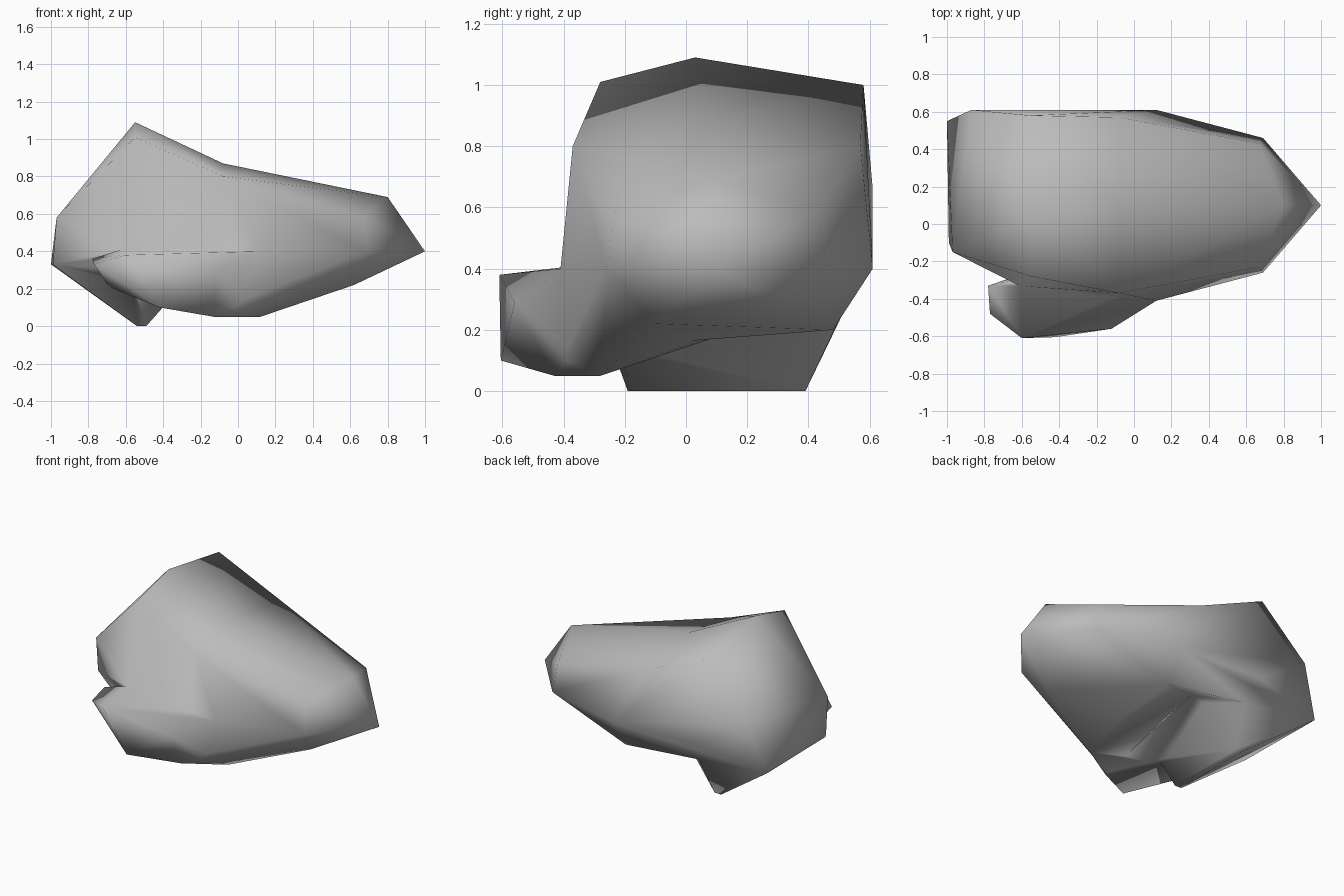
import bpy, bmesh, math

cube = bpy.data.objects.get("Cube")
if cube:
    bpy.data.objects.remove(cube)

stone = bpy.data.materials.new("stone_grey")
stone.use_nodes = True
grey = (0.5, 0.5, 0.5, 1)
stone.diffuse_color = grey
stone.node_tree.nodes["Principled BSDF"].inputs["Base Color"].default_value = grey


def hull(name, points, pressed=()):
    """Chunk wrapped around corner points; pressed pairs are then pushed in."""
    bm = bmesh.new()
    for p in points:
        bm.verts.new(p)
    dents = [(bm.verts.new(start), end) for start, end in pressed]
    res = bmesh.ops.convex_hull(bm, input=bm.verts[:])
    loose = {g for g in res["geom_interior"] + res["geom_unused"]
             if isinstance(g, bmesh.types.BMVert)}
    for vert, end in dents:
        vert.co = end
    bmesh.ops.delete(bm, geom=list(loose), context="VERTS")
    bmesh.ops.recalc_face_normals(bm, faces=bm.faces[:])
    mesh = bpy.data.meshes.new(name)
    bm.to_mesh(mesh)
    bm.free()
    mesh.materials.append(stone)
    obj = bpy.data.objects.new(name, mesh)
    bpy.context.collection.objects.link(obj)
    return obj


def both_sides(x, half, z, mid=0.1):
    return [(x, mid - half, z), (x, mid + half, z)]


# Main boulder: ridge, shoulders, waist, blunt end and belly
ridge = [(-.55, .03, 1.09), (.8, .1, .69)]
shoulders = [(-.55, -.28, 1.01), (-.55, .58, 1.0)] + both_sides(.67, .33, .59)
waist = ([(1, .1, .4), (-.5, .61, .42), (-.62, -.33, .42)]
         + both_sides(.69, .36, .4) + both_sides(.12, .51, .4))
blunt_end = [(-.97, -.15, .58), (-.99, -.1, .33), (-1, .55, .33), (-.87, .61, .66)]
belly = [(.62, -.1, .22), (.12, -.28, .05), (-.13, -.41, .05), (.12, .48, .2)]
dents = [((-.08, .08, 1.03), (-.08, .08, .87)),     # saddle across the top
         ((.12, .02, .09), (.12, .02, .165)),       # hollow under the belly
         ((-.1, .12, .09), (-.15, .12, .22)),
         ((-.15, .38, .12), (-.15, .38, .27))]
dents += zip(both_sides(-.08, .47, .94), both_sides(-.08, .47, .8))
boulder = hull("boulder", ridge + shoulders + waist + blunt_end + belly, dents)

# Low lobe at the front
lobe = hull("front_lobe", [
    (-.78, -.33, .36), (-.77, -.48, .33), (-.6, -.61, .38), (-.42, -.605, .1),
    (-.69, -.4, .21), (-.12, -.56, .29), (-.13, -.43, .05),
    (.12, -.28, .05), (.12, -.41, .4), (-.62, -.34, .42), (-.4, -.2, .12),
    (-.4, -.25, .38)])

# Foot below the blunt end
foot = hull("foot", [
    (-.54, -.19, 0), (-.49, -.19, 0), (-.54, .39, 0), (-.49, .39, 0),
    (-.99, -.1, .33), (-1, .55, .33), (-.45, .57, .38), (-.23, .35, .3),
    (-.27, -.2, .25), (-.6, -.3, .3)])

# Fuse the chunks into one rock
for part in (lobe, foot):
    mod = boulder.modifiers.new("fuse", "BOOLEAN")
    mod.operation = "UNION"
    mod.solver = "EXACT"
    mod.object = part
dg = bpy.context.evaluated_depsgraph_get()
fused = bpy.data.meshes.new_from_object(boulder.evaluated_get(dg))
boulder.modifiers.clear()
boulder.data = fused
for part in (lobe, foot):
    bpy.data.objects.remove(part)
boulder.name = "rock"

# Clean seams and shade softly
bm = bmesh.new()
bm.from_mesh(fused)
bmesh.ops.remove_doubles(bm, verts=bm.verts[:], dist=0.02)
bmesh.ops.dissolve_degenerate(bm, edges=bm.edges[:], dist=0.005)
bmesh.ops.recalc_face_normals(bm, faces=bm.faces[:])
bm.to_mesh(fused)
bm.free()
bpy.ops.object.select_all(action="DESELECT")
boulder.select_set(True)
bpy.context.view_layer.objects.active = boulder
bpy.ops.object.shade_smooth_by_angle(angle=math.radians(95))
